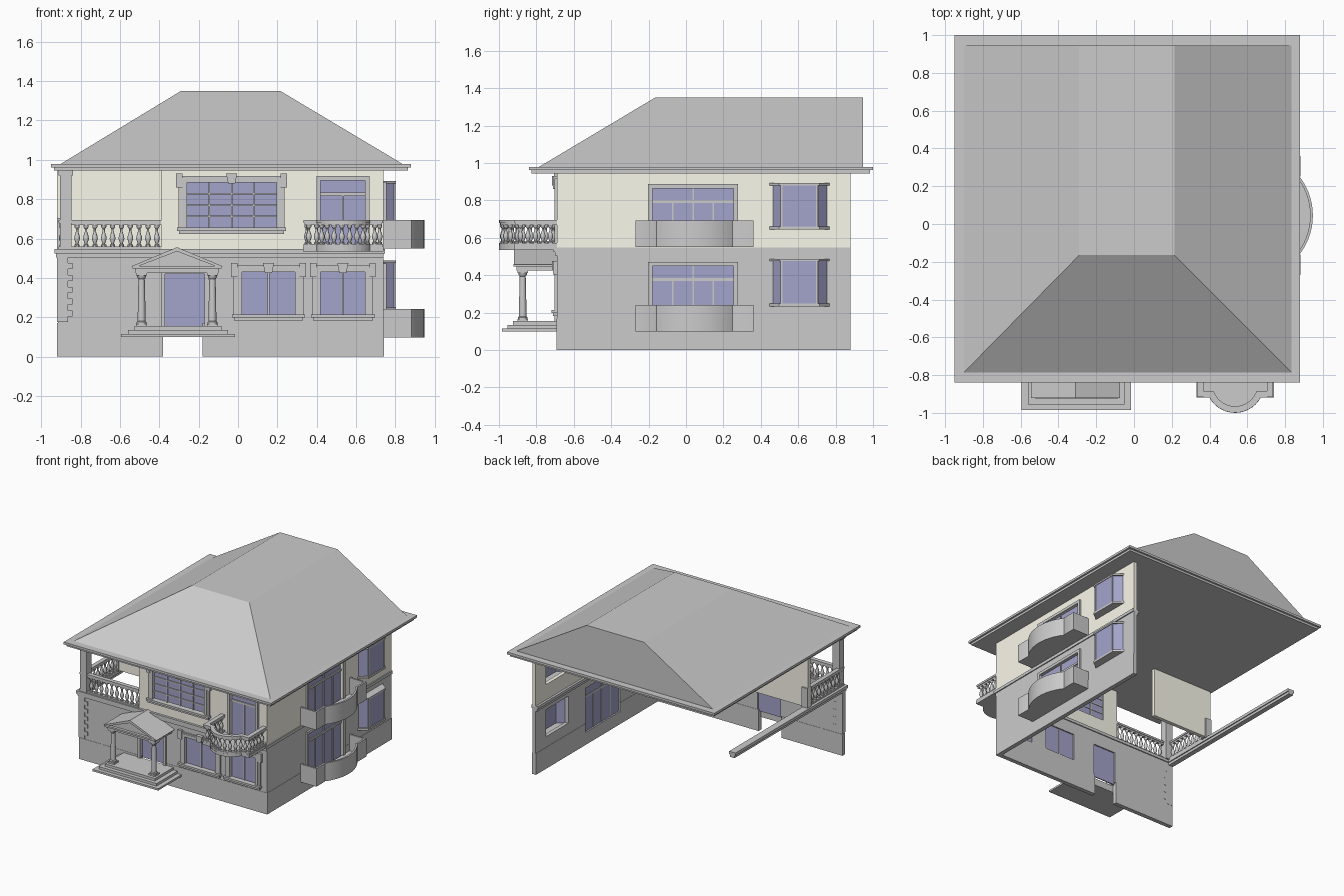
import bpy, bmesh, math
from mathutils import Vector, Matrix

if "Cube" in bpy.data.objects:
    bpy.data.objects.remove(bpy.data.objects["Cube"])

def material(name, rgb):
    m = bpy.data.materials.new(name)
    m.diffuse_color = (*rgb, 1)
    m.use_nodes = True
    m.node_tree.nodes["Principled BSDF"].inputs["Base Color"].default_value = m.diffuse_color
    return m

CREAM = material("cream_plaster", (0.97, 0.95, 0.84))
DARK = material("dark_grey", (0.58, 0.58, 0.58))
GLASS = material("blue_glass", (0.37, 0.37, 0.6))
smooth = []

def finish(name, bm, mat=None, is_smooth=False):
    bmesh.ops.recalc_face_normals(bm, faces=bm.faces)
    me = bpy.data.meshes.new(name)
    bm.to_mesh(me)
    bm.free()
    ob = bpy.data.objects.new(name, me)
    bpy.context.collection.objects.link(ob)
    if mat:
        me.materials.append(mat)
    if is_smooth:
        smooth.append(ob)
    return ob

def P(side, u, d, z):
    """Point on a facade: u along the wall, d outward, z up."""
    return Vector({"front": (u, -0.69 - d, z), "right": (0.74 + d, u, z), "world": (u, d, z)}[side])

def boxes(name, side, items, mat=None):
    """Each item: u0, u1, d0, d1, z0, z1."""
    bm = bmesh.new()
    for u0, u1, d0, d1, z0, z1 in items:
        a, b = P(side, u0, d0, z0), P(side, u1, d1, z1)
        s = b - a
        bmesh.ops.create_cube(bm, size=1, matrix=Matrix.Translation((a + b) / 2)
                              @ Matrix.Diagonal((abs(s.x), abs(s.y), abs(s.z), 1)))
    return finish(name, bm, mat)

def loft(name, loop_a, loop_b, mat=None, is_smooth=False):
    """Closed solid between two matching loops."""
    bm = bmesh.new()
    a, b = [[bm.verts.new(p) for p in l] for l in (loop_a, loop_b)]
    bm.faces.new(a)
    bm.faces.new(b)
    for i in range(len(a)):
        j = (i + 1) % len(a)
        bm.faces.new((a[i], a[j], b[j], b[i]))
    return finish(name, bm, mat, is_smooth)

def prism(name, pts, z0, z1, **kw):
    return loft(name, [(x, y, z0) for x, y in pts], [(x, y, z1) for x, y in pts], **kw)

def ribbon(name, path, width, z0, z1, **kw):
    """Wall or rail of constant width along a plan path, mitred at corners."""
    pts = [Vector(p) for p in path]
    left, right = [], []
    for i, p in enumerate(pts):
        d1 = (p - pts[i - 1]).normalized() if i else (pts[1] - p).normalized()
        d2 = (pts[i + 1] - p).normalized() if i < len(pts) - 1 else d1
        n1, n2 = Vector((-d1.y, d1.x)), Vector((-d2.y, d2.x))
        m = (n1 + n2).normalized()
        off = m * (width / 2 / max(m.dot(n1), 0.3))
        left.append(p + off)
        right.append(p - off)
    return prism(name, [tuple(p) for p in left + right[::-1]], z0, z1, **kw)

def lathe(name, profile, places, z0, z1, seg=10):
    """Turned posts; profile is (radius, height fraction)."""
    bm = bmesh.new()
    for cx, cy in places:
        rings = [[bm.verts.new((cx + r * math.cos(2 * math.pi * k / seg), cy + r * math.sin(2 * math.pi * k / seg),
                                z0 + t * (z1 - z0))) for k in range(seg)] for r, t in profile]
        for a, b in zip(rings, rings[1:]):
            for k in range(seg):
                bm.faces.new((a[k], a[(k + 1) % seg], b[(k + 1) % seg], b[k]))
        bm.faces.new(rings[0])
        bm.faces.new(rings[-1])
    return finish(name, bm, None, True)

def wall(name, side, u0, u1, z0, z1, holes=(), mat=None, t=0.03, d=-0.015):
    """Thin wall with rectangular openings (u0, u1, z0, z1)."""
    us = sorted({u0, u1, *[h[i] for h in holes for i in (0, 1)]})
    zs = sorted({z0, z1, *[h[i] for h in holes for i in (2, 3) if z0 < h[i] < z1]})
    bm = bmesh.new()
    v = {(u, z): bm.verts.new(P(side, u, d, z)) for u in us for z in zs}
    for a, b in zip(us, us[1:]):
        for c, e in zip(zs, zs[1:]):
            mu, mz = (a + b) / 2, (c + e) / 2
            if not any(h[0] < mu < h[1] and h[2] < mz < h[3] for h in holes):
                bm.faces.new((v[a, c], v[b, c], v[b, e], v[a, e]))
    bmesh.ops.delete(bm, geom=[x for x in bm.verts if not x.link_faces], context="VERTS")
    mod = finish(name, bm, mat).modifiers.new("thickness", "SOLIDIFY")
    mod.thickness, mod.offset = t, 0

def window(name, side, u0, u1, z0, z1, ubars=(), zbars=(), split=None, ornate=False):
    """Glass, glazing bars and surround; split = (z, bars below it)."""
    boxes(name + "_glass", side, [(u0, u1, -0.02, -0.012, z0, z1)], GLASS)
    b, f = 0.004, (-0.024, -0.004)
    bars = [(u - b, u + b, *f, z0, z1) for u in ubars] + [(u0, u1, *f, z - b, z + b) for z in zbars]
    if split:
        bars += [(u0, u1, *f, split[0] - 0.008, split[0] + 0.008)]
        bars += [(u - b, u + b, *f, z0, split[0]) for u in split[1]]
    if bars:
        boxes(name + "_bars", side, bars)
    w, o = 0.022, 0.014
    trim = [(u0 - w, u0, -0.01, o, z0, z1 + w), (u1, u1 + w, -0.01, o, z0, z1 + w), (u0, u1, -0.01, o, z1, z1 + w)]
    if ornate:
        trim += [(u0 - 0.055, u0 - w, 0, 0.02, z1 - 0.025, z1 + 0.045), (u1 + w, u1 + 0.055, 0, 0.02, z1 - 0.025, z1 + 0.045),
                 (u0 - 0.042, u0 - w, 0, 0.012, z0, z1), (u1 + w, u1 + 0.042, 0, 0.012, z0, z1),
                 (u0 - 0.055, u1 + 0.055, 0, 0.012, z1 + 0.02, z1 + 0.032),
                 (u0 - 0.05, u1 + 0.05, -0.01, 0.03, z0 - 0.016, z0), (u0 - 0.04, u1 + 0.04, 0, 0.02, z0 - 0.032, z0 - 0.016)]
        m = (u0 + u1) / 2
        key = [(m - 0.018, z1 - 0.004), (m + 0.018, z1 - 0.004), (m + 0.028, z1 + 0.045), (m - 0.028, z1 + 0.045)]
        loft(name + "_keystone", [P(side, u, 0, z) for u, z in key], [P(side, u, 0.026, z) for u, z in key])
    boxes(name + "_surround", side, trim)

# Openings
door = (-0.37, -0.17, 0.155, 0.42)
low_a, low_b = (0.02, 0.29, 0.215, 0.43), (0.42, 0.645, 0.215, 0.43)
up_main, up_door = (-0.26, 0.195, 0.655, 0.885), (0.42, 0.645, 0.55, 0.895)
french_low, french_up = (-0.18, 0.255, 0.1, 0.45), (-0.18, 0.255, 0.55, 0.865)
bay_low, bay_up = (0.47, 0.75, 0.255, 0.47), (0.47, 0.75, 0.67, 0.88)

# Walls and plinth: only the front and right facades are enclosed
wall("front_plinth", "front", -0.92, 0.74, 0, 0.17, [(-0.38, -0.18, -1, 1)], DARK, 0.034)
wall("right_plinth", "right", -0.69, 0.88, 0, 0.17, [french_low], DARK, 0.034)
wall("front_lower_wall", "front", -0.915, 0.74, 0.17, 0.51, [door, low_a, low_b])
wall("right_lower_wall", "right", -0.69, 0.88, 0.17, 0.51, [french_low, bay_low])
wall("front_upper_wall", "front", -0.39, 0.74, 0.54, 0.95, [up_main, up_door], CREAM)
wall("right_upper_wall", "right", -0.69, 0.88, 0.54, 0.95, [french_up, bay_up], CREAM)
boxes("terrace_back_wall", "world", [(-0.92, -0.385, -0.255, -0.225, 0.55, 0.95)], CREAM)
boxes("corner_quoins", "front", [(-0.92, -0.84 if i % 2 else -0.865, -0.032, 0.008, 0.175 + i * 0.03, 0.205 + i * 0.03)
                                 for i in range(11)])

# Windows and doors
window("main_upper_window", "front", *up_main, [-0.146, -0.0325, 0.081], [0.7125, 0.77, 0.8275], ornate=True)
window("upper_balcony_door", "front", *up_door, split=(0.825, [0.5325]))
window("lower_window_left", "front", *low_a, [0.155], ornate=True)
window("lower_window_right", "front", *low_b, [0.5325], ornate=True)
window("entrance_door", "front", *door)
for n, (a, b, c, e) in (("lower", french_low), ("upper", french_up)):
    q = (b - a) / 4
    window(n + "_french_door", "right", a, b, c, e, [a + 2 * q], split=(e - 0.072, [a + q, a + 3 * q]))

# Bay windows on the right side
bay = [(0.73, 0.46), (0.795, 0.51), (0.795, 0.70), (0.73, 0.76)]
lip = [(0.73, 0.44), (0.803, 0.496), (0.803, 0.714), (0.73, 0.775)]
for n, z0, z1 in (("lower", 0.24, 0.485), ("upper", 0.65, 0.89)):
    ribbon(n + "_bay_glass", bay, 0.006, z0, z1, mat=GLASS)
    prism(n + "_bay_sill", lip, z0 - 0.006, z0 + 0.01)
    prism(n + "_bay_head", lip, z1 - 0.01, z1 + 0.003)
    boxes(n + "_bay_mullions", "world", [(x - 0.005, x + 0.005, y - 0.005, y + 0.005, z0, z1) for x, y in bay])

# Floor cornice in two steps
belt = [(-0.905, 0.71), (-0.905, -0.68), (0.72, -0.68), (0.72, 0.88)]
ribbon("cornice_lower", belt, 0.04, 0.505, 0.525)
ribbon("cornice_upper", belt, 0.056, 0.525, 0.548)

# Roof: eave slab and hip roof with a vertical back end
boxes("eaves", "world", [(-0.95, 0.88, -0.84, 1.0, 0.962, 0.98), (-0.935, 0.865, -0.825, 0.985, 0.945, 0.962)])
loft("hip_roof", [(-0.90, -0.785, 0.98), (0.835, -0.785, 0.98), (0.835, 0.945, 0.98), (-0.90, 0.945, 0.98)],
     [(-0.29, -0.165, 1.35), (0.215, -0.165, 1.35), (0.215, 0.945, 1.35), (-0.29, 0.945, 1.35)], DARK)

def arc(cx, cy, r, a0, a1, n=14):
    return [(cx + r * math.cos(math.radians(a0 + (a1 - a0) * i / n)),
             cy + r * math.sin(math.radians(a0 + (a1 - a0) * i / n))) for i in range(n + 1)]

def along(path, step):
    """Evenly spaced positions along a plan path."""
    out, carry = [], step / 2
    for a, b in zip(path, path[1:]):
        a, b = Vector(a), Vector(b)
        length = (b - a).length
        while carry < length:
            out.append(tuple(a.lerp(b, carry / length)))
            carry += step
        carry -= length
    return out

BALUSTER = [(0.013, 0), (0.013, 0.08), (0.007, 0.12), (0.009, 0.2), (0.015, 0.36), (0.013, 0.48), (0.006, 0.7),
            (0.006, 0.82), (0.011, 0.88), (0.013, 0.92), (0.013, 1)]

def balustrade(name, path, z0, step):
    ribbon(name + "_base", path, 0.034, z0, z0 + 0.014)
    ribbon(name + "_handrail", path, 0.034, 0.68, 0.695)
    ribbon(name + "_rail_moulding", path, 0.024, 0.668, 0.68)
    lathe(name + "_balusters", BALUSTER, along(path, step), z0 + 0.014, 0.668)

# Corner terrace with column and end posts
balustrade("terrace", [(-0.895, -0.24), (-0.895, -0.68), (-0.39, -0.68)], 0.546, 0.045)
boxes("terrace_column", "world", [(-0.905, -0.845, -0.7, -0.64, 0.545, 0.947), (-0.912, -0.838, -0.707, -0.633, 0.92, 0.947)])
boxes("terrace_post", "world", [(-0.92, -0.87, -0.265, -0.215, 0.545, 0.705)])

# Front balcony with bowed centre
bow = [(0.35, -0.69), (0.35, -0.9), *arc(0.535, -0.845, 0.137, 204, 336), (0.72, -0.9), (0.72, -0.69)]
slab = [(0.33, -0.69), (0.33, -0.918), *arc(0.535, -0.845, 0.155, 208, 332), (0.74, -0.918), (0.74, -0.69)]
prism("front_balcony_slab", slab, 0.535, 0.558)
balustrade("front_balcony", bow, 0.558, 0.04)

# Side balconies with solid bowed parapets
R, cx, cy = 0.33, 0.61, 0.045
side = [(0.74, -0.264), (0.874, -0.264), (0.874, -0.165), *arc(cx, cy, R, -38, 38), (0.874, 0.255), (0.874, 0.354), (0.74, 0.354)]
for n, z in (("lower", 0.098), ("upper", 0.55)):
    ribbon(n + "_side_parapet", side, 0.014, z, z + 0.144, is_smooth=True)
    prism(n + "_side_balcony_floor", side, z, z + 0.014)

# Entrance porch: steps, columns, entablature, pediment
boxes("porch_steps", "world", [(-0.595, -0.015, -0.985, -0.69, 0.1, 0.115), (-0.56, -0.05, -0.955, -0.69, 0.115, 0.135),
                               (-0.525, -0.085, -0.925, -0.69, 0.135, 0.155)])
cols = [(-0.49, -0.873), (-0.13, -0.873)]
lathe("porch_columns", [(0.026, 0), (0.026, 0.04), (0.02, 0.06), (0.019, 0.4), (0.016, 0.9), (0.022, 0.93), (0.024, 1)],
      cols, 0.165, 0.42, 16)
boxes("porch_column_blocks", "world", [(x - 0.028, x + 0.028, y - 0.028, y + 0.028, a, b)
                                       for x, y in cols for a, b in ((0.155, 0.167), (0.412, 0.427))])
boxes("porch_entablature", "world", [(-0.52, -0.1, -0.905, -0.69, 0.425, 0.447), (-0.535, -0.085, -0.922, -0.69, 0.447, 0.46)])

def slice_xz(name, pts, y0, y1):
    loft(name, [(x, y0, z) for x, z in pts], [(x, y1, z) for x, z in pts])

slice_xz("pediment", [(-0.52, 0.46), (-0.1, 0.46), (-0.31, 0.545)], -0.9, -0.69)
for n, s in (("left", -1), ("right", 1)):
    slice_xz("pediment_rake_" + n, [(-0.31, 0.556), (-0.31, 0.535), (-0.31 + s * 0.2, 0.458), (-0.31 + s * 0.235, 0.458)],
             -0.92, -0.69)

# Smooth shading on turned and bowed parts
bpy.ops.object.select_all(action="DESELECT")
for ob in smooth:
    ob.select_set(True)
bpy.context.view_layer.objects.active = smooth[0]
bpy.ops.object.shade_smooth_by_angle(angle=math.radians(35))
